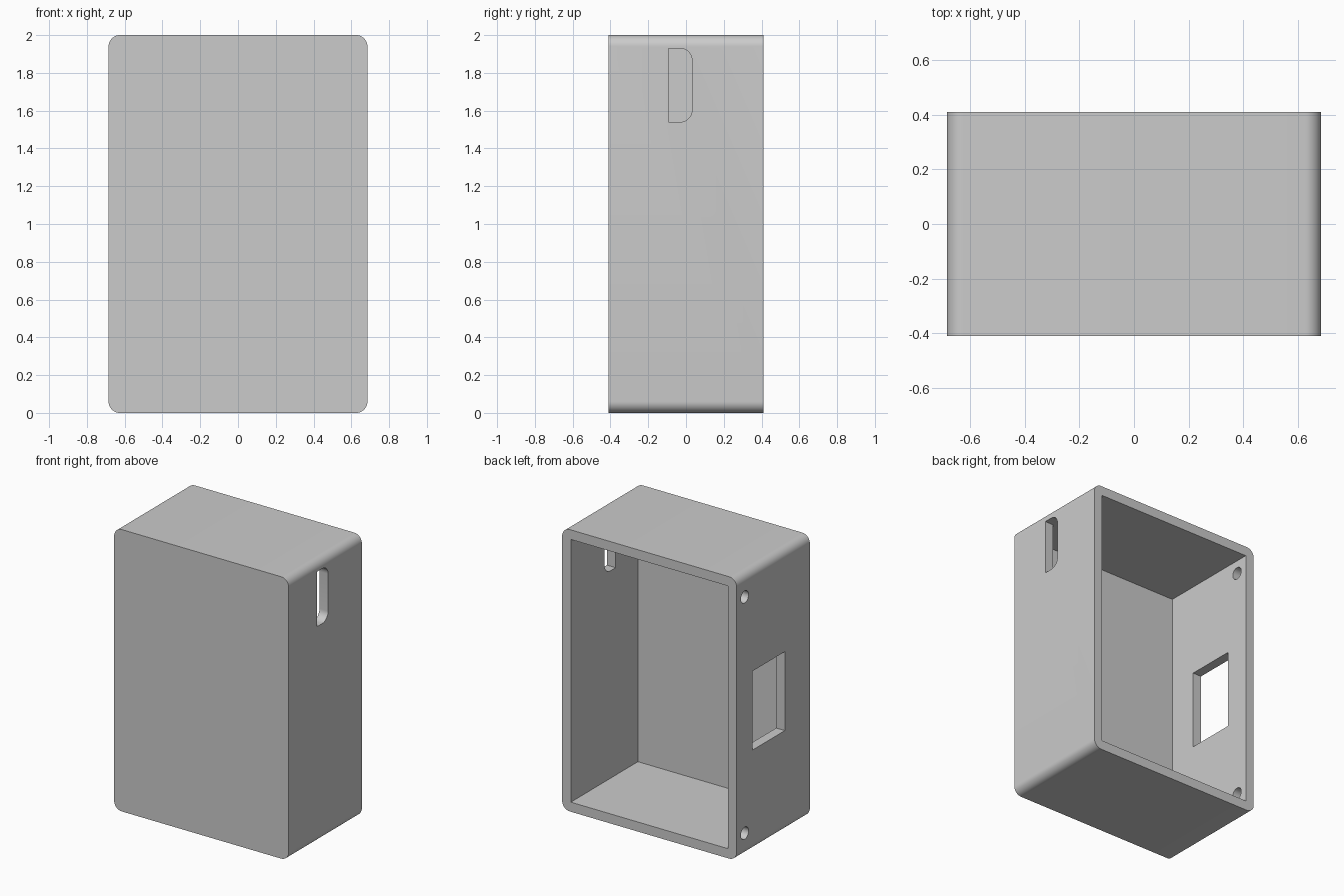
import bpy
import bmesh
import math
from mathutils import Vector

cube = bpy.data.objects.get("Cube")
if cube:
    bpy.data.objects.remove(cube, do_unlink=True)

HX, HY, HEIGHT = 0.685, 0.41, 2.0
WALL, CORNER = 0.068, 0.06

grey = bpy.data.materials.new("plain_grey")
grey.use_nodes = True
grey.diffuse_color = (0.6, 0.6, 0.6, 1)
grey.node_tree.nodes["Principled BSDF"].inputs["Base Color"].default_value = (0.6, 0.6, 0.6, 1)


def outline(u0, u1, v0, v1, radii=(0, 0, 0, 0), steps=10):
    """Rectangle outline; radii run from the low corner anticlockwise."""
    corners = ((u0, v0, 1, 1), (u1, v0, -1, 1), (u1, v1, -1, -1), (u0, v1, 1, -1))
    points = []
    for i, ((u, v, su, sv), r) in enumerate(zip(corners, radii)):
        if r == 0:
            points.append((u, v))
            continue
        for k in range(steps + 1):
            a = math.pi + (i + k / steps) * math.pi / 2
            points.append((u + su * r + r * math.cos(a), v + sv * r + r * math.sin(a)))
    return points


def prism(name, points, axis, start, end):
    """Extrude an outline along x (points are y, z) or y (points are x, z)."""
    place = (lambda p: (start, *p)) if axis == "x" else (lambda p: (p[0], start, p[1]))
    shift = Vector((end - start, 0, 0) if axis == "x" else (0, end - start, 0))
    bm = bmesh.new()
    face = bm.faces.new([bm.verts.new(place(p)) for p in points])
    extruded = bmesh.ops.extrude_face_region(bm, geom=[face])["geom"]
    bmesh.ops.translate(bm, vec=shift, verts=[g for g in extruded if isinstance(g, bmesh.types.BMVert)])
    bmesh.ops.recalc_face_normals(bm, faces=bm.faces)
    mesh = bpy.data.meshes.new(name)
    bm.to_mesh(mesh)
    bm.free()
    mesh.materials.append(grey)
    obj = bpy.data.objects.new(name, mesh)
    bpy.context.collection.objects.link(obj)
    return obj


# Rounded case, open at the back
case = prism("case_shell", outline(-HX, HX, 0, HEIGHT, (CORNER,) * 4), "y", -HY, HY)
cutters = [prism("cavity_cutter", outline(WALL - HX, HX - WALL, WALL, HEIGHT - WALL),
                 "y", WALL - HY, HY + 0.1)]

# D-shaped slot in the left wall
cutters.append(prism("slot_cutter", outline(-0.092, 0.032, 1.54, 1.93, (0, 0.064, 0.064, 0)),
                     "x", HX - 0.15, HX + 0.1))

# Rectangular window in the right wall
cutters.append(prism("window_cutter", outline(-0.13, 0.23, 0.718, 1.278),
                     "x", -HX - 0.1, 0.15 - HX))

# Screw holes near the back edge of the right wall
for z in (0.162, HEIGHT - 0.162):
    r = 0.043
    cutters.append(prism("screw_hole_cutter", outline(0.32 - r, 0.32 + r, z - r, z + r, (r * 0.999,) * 4, 8),
                         "x", -HX - 0.1, 0.15 - HX))

for obj in bpy.context.selected_objects:
    obj.select_set(False)
bpy.context.view_layer.objects.active = case
case.select_set(True)
for cutter in cutters:
    cutter.hide_render = True
    mod = case.modifiers.new(cutter.name, "BOOLEAN")
    mod.operation = "DIFFERENCE"
    mod.solver = "EXACT"
    mod.object = cutter
    bpy.ops.object.modifier_apply(modifier=mod.name)
    bpy.data.objects.remove(cutter, do_unlink=True)

bpy.ops.object.shade_smooth_by_angle(angle=math.radians(30))
